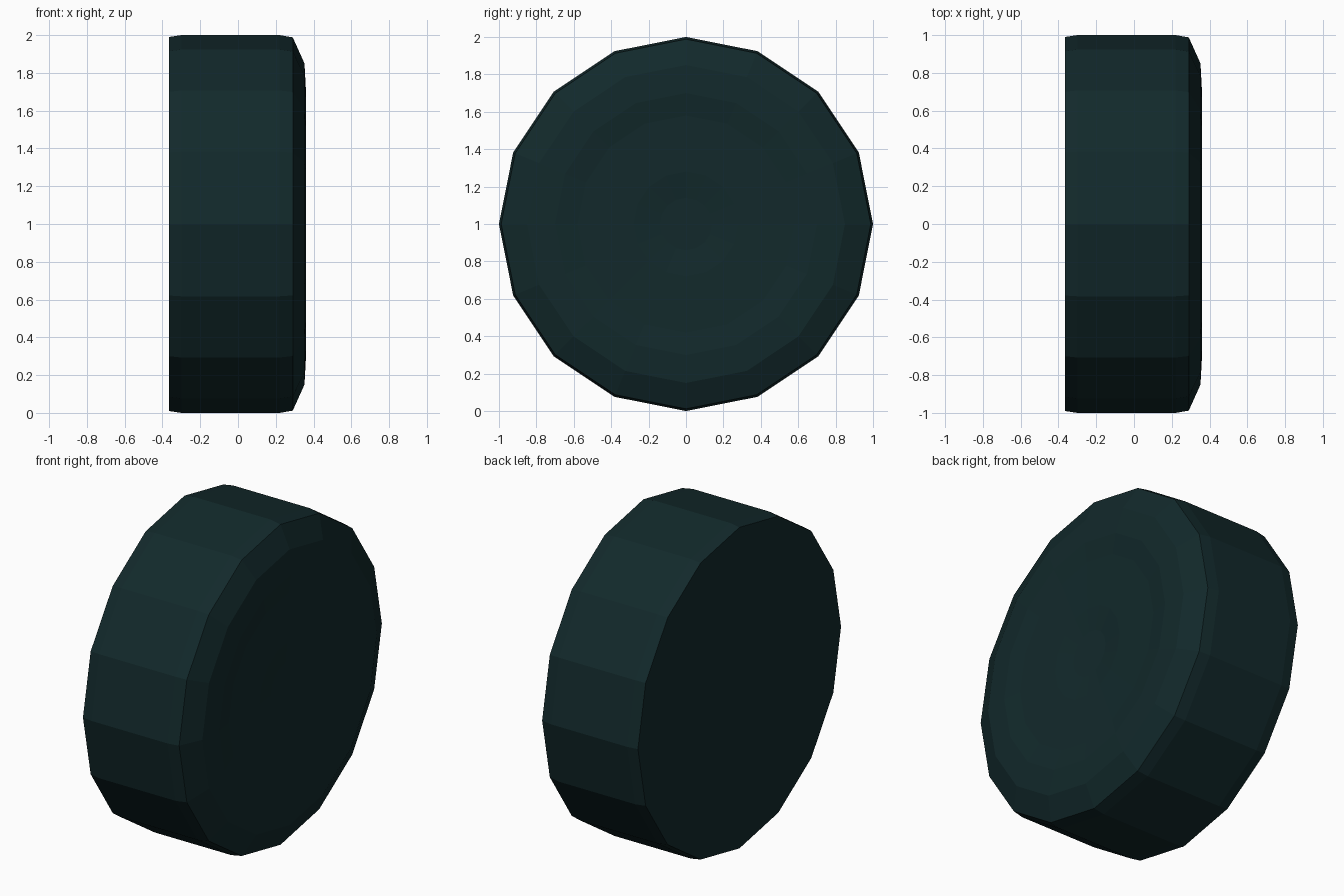
import bpy, bmesh, math

if "Cube" in bpy.data.objects:
    bpy.data.objects.remove(bpy.data.objects["Cube"])

SIDES = 16
# (x, radius) from the flat back, over the tread, to the dished outer face
PROFILE = [(-0.365, 0.99), (-0.30, 1.0), (0.22, 1.0), (0.29, 0.988),
           (0.352, 0.85), (0.36, 0.70), (0.345, 0.58), (0.34, 0.28), (0.325, 0.14)]

rubber = bpy.data.materials.new("dark teal rubber")
rubber.diffuse_color = (0.006, 0.022, 0.024, 1)
rubber.use_nodes = True
rubber.node_tree.nodes["Principled BSDF"].inputs["Base Color"].default_value = rubber.diffuse_color

bm = bmesh.new()
rings = []
for x, r in PROFILE:
    rings.append([bm.verts.new((x, r * math.sin(2 * math.pi * i / SIDES),
                                1 + r * math.cos(2 * math.pi * i / SIDES)))
                  for i in range(SIDES)])
# Tread, shoulder and face bands
for a, b in zip(rings, rings[1:]):
    for i in range(SIDES):
        j = (i + 1) % SIDES
        bm.faces.new((a[i], a[j], b[j], b[i]))
# Flat back and hub centre
bm.faces.new(rings[0])
bm.faces.new(rings[-1])
bmesh.ops.recalc_face_normals(bm, faces=bm.faces[:])

mesh = bpy.data.meshes.new("wheel")
bm.to_mesh(mesh)
bm.free()
mesh.materials.append(rubber)
wheel = bpy.data.objects.new("wheel", mesh)
bpy.context.collection.objects.link(wheel)
